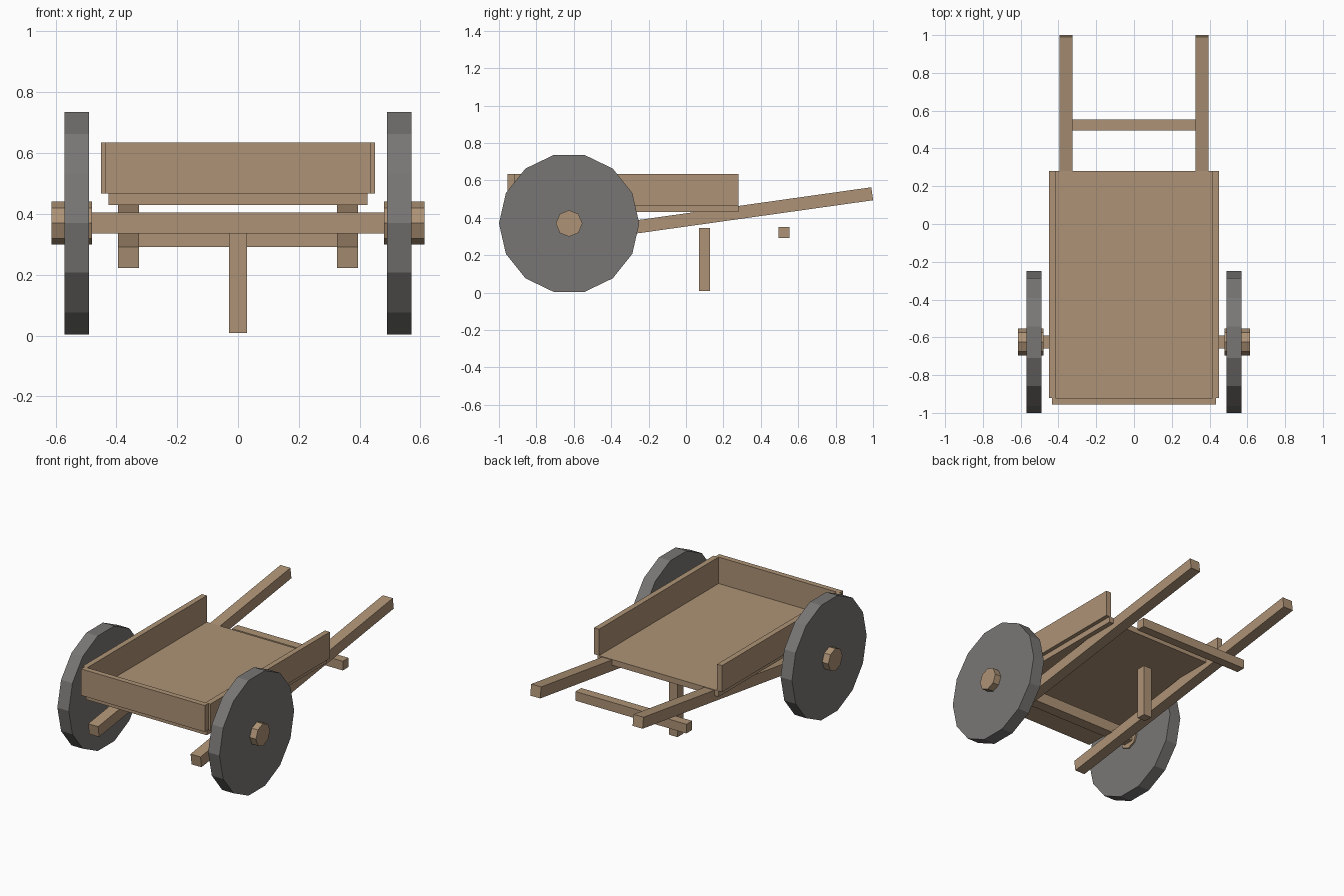
import bpy
import math
from mathutils import Matrix

cube = bpy.data.objects.get("Cube")
if cube:
    bpy.data.objects.remove(cube, do_unlink=True)


def make_material(name, rgb):
    mat = bpy.data.materials.new(name)
    mat.use_nodes = True
    color = (*rgb, 1.0)
    mat.diffuse_color = color
    mat.node_tree.nodes["Principled BSDF"].inputs["Base Color"].default_value = color
    return mat


wood = make_material("tan_wood", (0.42, 0.29, 0.18))
grey = make_material("grey_wheel", (0.19, 0.183, 0.176))


def finish(name, mat):
    obj = bpy.context.object
    obj.name = name
    obj.data.name = name
    obj.data.materials.append(mat)
    return obj


def box(name, x, y, z, tilt=0.0):
    """Box from (low, high) ranges on each axis, optionally tilted about x."""
    ranges = (x, y, z)
    center = [(a + b) / 2 for a, b in ranges]
    bpy.ops.mesh.primitive_cube_add(size=1, location=center, rotation=(tilt, 0, 0))
    obj = finish(name, wood)
    obj.data.transform(Matrix.Diagonal([b - a for a, b in ranges] + [1]))
    return obj


def disc(name, sides, radius, x, mat):
    """Polygonal disc lying across the x axis, with a corner facing forward."""
    bpy.ops.mesh.primitive_cylinder_add(vertices=sides, radius=radius, depth=abs(x[1] - x[0]),
                                        location=((x[0] + x[1]) / 2, WHEEL_Y, WHEEL_Z))
    obj = finish(name, mat)
    obj.data.transform(Matrix.Rotation(math.pi / 2, 4, "Y"))
    return obj


WHEEL_Y, WHEEL_Z = -0.625, 0.37
BED_FRONT, BED_BACK = -0.92, 0.28
FLOOR_TOP, RIM = 0.467, 0.635

# Cart bed, open at the back
box("bed_floor", (-0.425, 0.425), (BED_FRONT, BED_BACK), (0.43, FLOOR_TOP))
box("front_board", (-0.435, 0.435), (-0.955, BED_FRONT), (FLOOR_TOP, RIM))

# Axle, prop leg and handle crossbar
box("axle", (-0.49, 0.49), (-0.66, -0.59), (0.335, 0.405))
box("prop_leg", (-0.029, 0.029), (0.069, 0.127), (0.009, 0.345))
box("handle_crossbar", (-0.39, 0.39), (0.495, 0.553), (0.292, 0.35))

# Mirrored parts: side boards, sloping shafts, wheels and hubs
for side, s in (("left", 1), ("right", -1)):
    def span(a, b):
        return tuple(sorted((s * a, s * b)))

    box(side + "_side_board", span(0.415, 0.45), (BED_FRONT, BED_BACK), (FLOOR_TOP, RIM))
    box(side + "_shaft", span(0.325, 0.395), (-0.945, 1.005), (0.358, 0.428),
        tilt=math.radians(8))
    disc(side + "_wheel", 14, 0.375, span(0.49, 0.57), grey)
    disc(side + "_hub", 8, 0.071, span(0.48, 0.613), wood)
